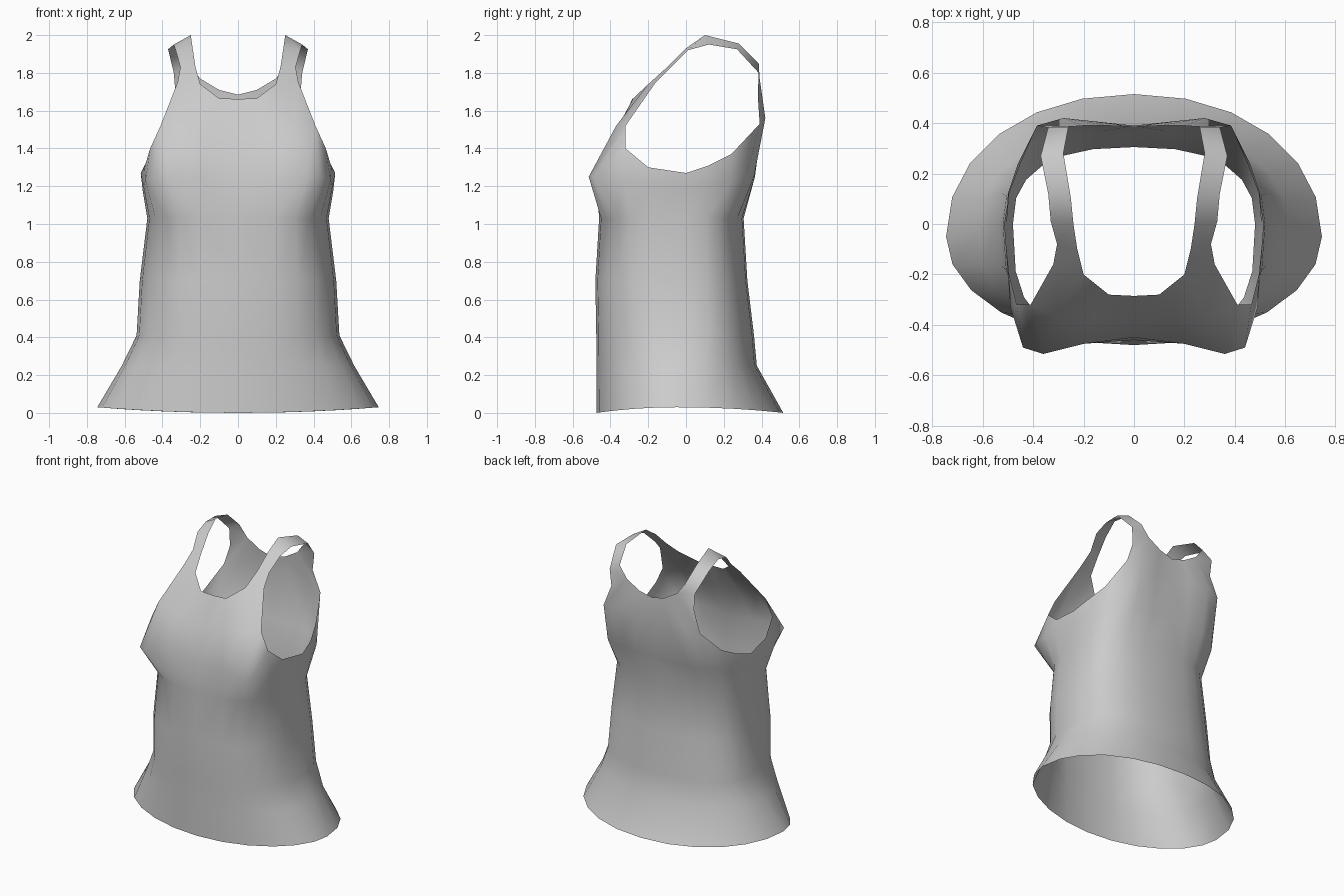
import bpy, bmesh
from math import sin, cos, pi

if "Cube" in bpy.data.objects:
    bpy.data.objects.remove(bpy.data.objects["Cube"])

COLUMNS = 12  # segments from front centre round to back centre


def material(name, colour):
    mat = bpy.data.materials.new(name)
    mat.use_nodes = True
    mat.diffuse_color = colour
    shader = next(n for n in mat.node_tree.nodes if n.type == "BSDF_PRINCIPLED")
    shader.inputs["Base Color"].default_value = colour
    shader.inputs["Roughness"].default_value = 0.8
    return mat


def half_ring(height, side_lift, width, front, back, middle, front_power, back_power):
    """Half of a rounded-square cross-section, front centre to back centre."""
    points = []
    for k in range(COLUMNS + 1):
        angle = pi * k / COLUMNS
        s, c = abs(sin(angle)), abs(cos(angle))
        is_front = k <= COLUMNS // 2
        power = 2 / (front_power if is_front else back_power)
        depth = -front if is_front else back
        x = 0 if k in (0, COLUMNS) else width * s ** power
        points.append((x, middle + depth * c ** power, height + side_lift * s * s))
    return points


bm = bmesh.new()


def add(points):
    return [bm.verts.new(p) for p in points]


def bridge(a, b):
    for i in range(len(a) - 1):
        bm.faces.new((a[i], a[i + 1], b[i + 1], b[i]))


# Body: flared hem, waist and ribs
body = [
    half_ring(0, .03, .745, .425, .565, -.05, 2, 2.1),
    half_ring(.25, 0, .615, .45, .40, -.025, 2.3, 2.3),
    half_ring(.41, 0, .537, .475, .36, 0, 2.6, 2.5),
    half_ring(.7, 0, .52, .48, .325, 0, 2.8, 2.5),
    half_ring(1.03, 0, .48, .46, .305, 0, 3, 2.5),
]
rows = [add(r) for r in body]

# Chest row, with the bust fullest near the front corners
rows.append(add([
    (0, -.45, 1.25), (.2, -.475, 1.25), (.36, -.515, 1.25), (.44, -.49, 1.25),
    (.49, -.33, 1.23), (.5, -.2, 1.2), (.505, 0, 1.18), (.5, .12, 1.2),
    (.46, .24, 1.23), (.4, .32, 1.25), (.28, .36, 1.25), (.14, .365, 1.25),
    (0, .365, 1.25)]))

# Yoke row: chest front, lower armhole edge, shoulder blades
yoke = add([
    (0, -.375, 1.46), (.16, -.38, 1.48), (.3, -.37, 1.52), (.41, -.32, 1.52),
    (.465, -.32, 1.4), (.495, -.2, 1.3), (.515, 0, 1.27), (.495, .12, 1.31),
    (.45, .24, 1.37), (.385, .39, 1.53), (.28, .42, 1.56), (.14, .405, 1.55),
    (0, .39, 1.54)])
rows.append(yoke)
for lower, upper in zip(rows, rows[1:]):
    bridge(lower, upper)

# Shoulder strap, front to back: neck edge and armhole edge
neck_edge = add([
    (.2, -.2, 1.74), (.225, -.1, 1.83), (.24, 0, 1.93), (.25, .1, 2),
    (.28, .28, 1.955), (.26, .385, 1.85), (.2, .39, 1.77)])
arm_edge = add([
    (.32, -.16, 1.75), (.305, -.08, 1.83), (.33, .01, 1.92), (.34, .12, 1.95),
    (.37, .27, 1.925), (.34, .385, 1.8), (.33, .38, 1.68)])
bridge(arm_edge, neck_edge)

# Front and back panels up to the neckline
front_neck = add([(0, -.285, 1.662), (.1, -.28, 1.665)]) + [neck_edge[0], arm_edge[0]]
back_neck = [arm_edge[-1], neck_edge[-1]] + add([(.1, .39, 1.71), (0, .385, 1.685)])
bridge(yoke[:4], front_neck)
bridge(yoke[-4:], back_neck)
bmesh.ops.recalc_face_normals(bm, faces=bm.faces)

# Garment object: one open cloth sheet mirrored left to right
mesh = bpy.data.meshes.new("tank_top")
bm.to_mesh(mesh)
bm.free()
top = bpy.data.objects.new("tank_top", mesh)
bpy.context.collection.objects.link(top)
mesh.materials.append(material("light_grey_cloth", (.6, .6, .6, 1)))
mesh.shade_smooth()
mirror = top.modifiers.new("mirror", "MIRROR")
mirror.use_clip = True
mirror.merge_threshold = .001
